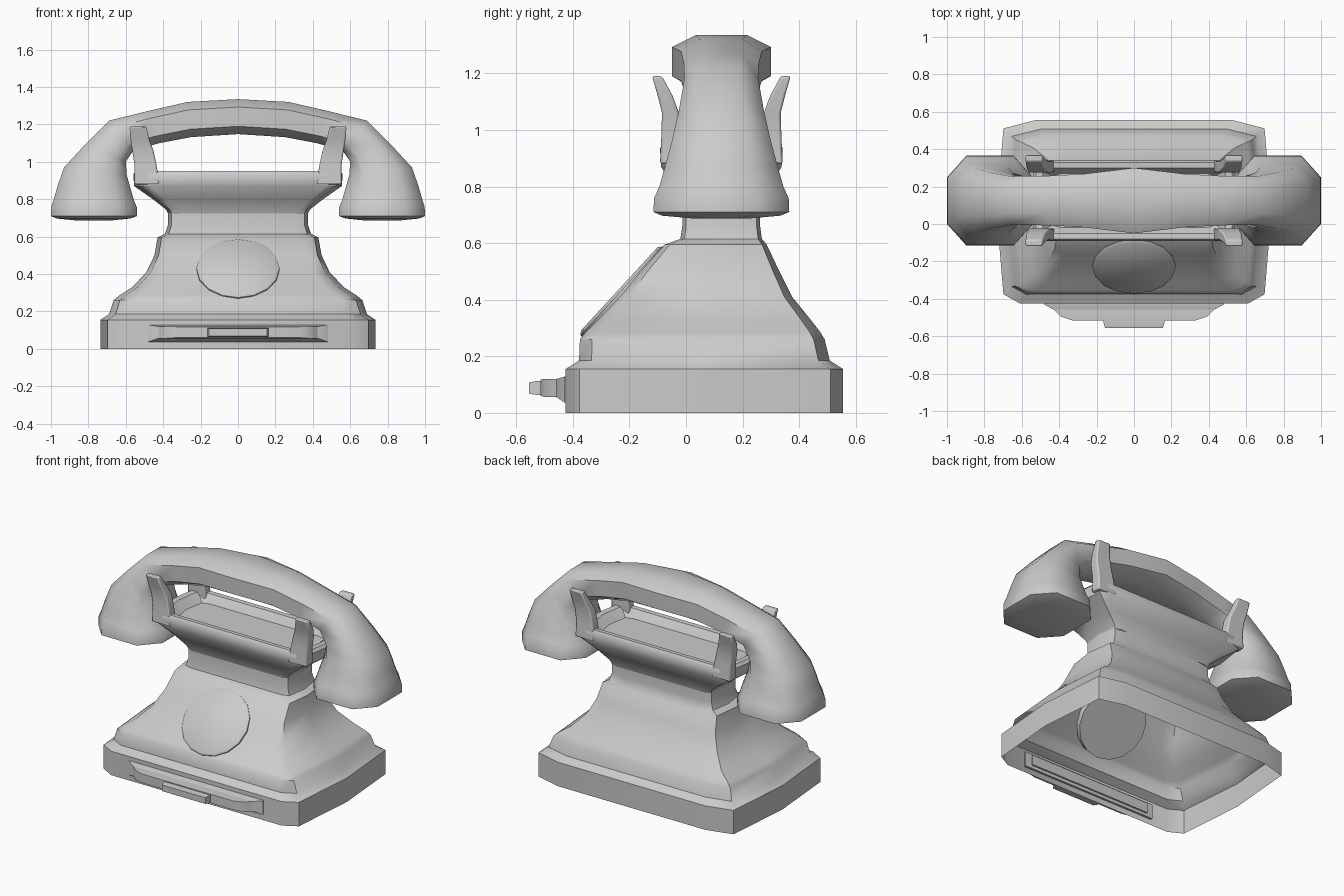
import bpy, bmesh, math

if "Cube" in bpy.data.objects:
    bpy.data.objects.remove(bpy.data.objects["Cube"])

CY = 0.125  # y centre of neck, cradle and handset


def loft(name, rings, cap_start=True, cap_end=True, angle=40, bevel=0):
    """Bridge equal-length rings of points into one surface."""
    bm = bmesh.new()
    rows = [[bm.verts.new(p) for p in r] for r in rings]
    n = len(rows[0])
    for a, b in zip(rows, rows[1:]):
        for i in range(n):
            bm.faces.new((a[i], a[(i + 1) % n], b[(i + 1) % n], b[i]))
    if cap_start:
        bm.faces.new(rows[0][::-1])
    if cap_end:
        bm.faces.new(rows[-1])
    bmesh.ops.recalc_face_normals(bm, faces=bm.faces)
    me = bpy.data.meshes.new(name)
    bm.to_mesh(me)
    bm.free()
    ob = bpy.data.objects.new(name, me)
    bpy.context.collection.objects.link(ob)
    if bevel:
        m = ob.modifiers.new("bevel", 'BEVEL')
        m.width, m.segments, m.limit_method = bevel, 2, 'ANGLE'
    smooth(ob, angle)
    return ob


def smooth(ob, angle):
    bpy.ops.object.select_all(action='DESELECT')
    bpy.context.view_layer.objects.active = ob
    ob.select_set(True)
    bpy.ops.object.shade_smooth_by_angle(angle=math.radians(angle))


def plan(z, hx, y0, y1, kb=0.72, kf=0.83):
    """Rounded rectangle outline with slightly bowed sides."""
    d = y1 - y0
    right = [(kf * hx, y0), (0.95 * hx, y0 + 0.05 * d), (hx, (y0 + y1) / 2),
             (0.95 * hx, y1 - 0.045 * d), (kb * hx, y1)]
    return [(x, y, z) for x, y in right] + [(-x, y, z) for x, y in right[::-1]]


# Hollow body: plinth, flared sides, shoulder and neck (open underneath)
body = [(0, .735, -.425, .555), (.155, .735, -.425, .555), (.185, .69, -.378, .508),
        (.26, .665, -.375, .49), (.285, .635, -.355, .475), (.33, .565, -.31, .44),
        (.41, .49, -.235, .375), (.5, .447, -.16, .33), (.595, .43, -.075, .285),
        (.615, .39, -.02, .268), (.66, .375, -.013, .262), (.74, .375, -.013, .262)]
loft("body", [plan(*r) for r in body], cap_start=False, cap_end=False)

# Cradle with shallow tray
cradle = [(.72, .372, -.012, .262), (.745, .385, -.02, .27), (.80, .455, -.045, .295),
          (.87, .555, -.088, .338), (.935, .56, -.092, .342), (.952, .545, -.08, .33),
          (.95, .51, -.05, .30), (.9, .46, -.02, .27)]
loft("cradle", [plan(*r, .85, .85) for r in cradle])

# Four prongs holding the handset: x range, y range relative to centre, height
prong = [(.42, .555, .15, .217, .88), (.435, .553, .15, .212, .98), (.452, .565, .15, .21, 1.06),
         (.475, .575, .172, .225, 1.12), (.49, .58, .21, .245, 1.19)]
for sx in (1, -1):
    for sy in (1, -1):
        rings = [[(sx * x, CY + sy * y, z) for x, y in ((a, c), (b, c), (b, d), (a, d))]
                 for a, b, c, d, z in prong]
        side = ("front" if sy < 0 else "back") + ("_right" if sx > 0 else "_left")
        loft("prong_" + side, rings, bevel=0.008)

# Handset: outer (x, z), inner (x, z), half width, from the middle to the cup rim
half = [(0, 1.335, 0, 1.148, .175), (.27, 1.32, .25, 1.132, .143), (.48, 1.272, .42, 1.10, .132),
        (.69, 1.22, .56, 1.06, .13), (.82, 1.09, .6, 1.0, .15), (.93, .97, .595, .93, .175),
        (.965, .87, .575, .86, .20), (.985, .80, .555, .79, .22), (.998, .76, .54, .755, .238),
        (1.0, .71, .54, .71, .24), (.97, .697, .575, .697, .21), (.87, .687, .67, .687, .1)]
OCT = [(1, .52), (.55, 1), (-.55, 1), (-1, .52), (-1, -.52), (-.55, -1), (.55, -1), (1, -.52)]


def section(s, st):
    ox, oz, ix, iz, w = st
    mx, mz, dx, dz = (ox + ix) / 2, (oz + iz) / 2, (ox - ix) / 2, (oz - iz) / 2
    return [(s * (mx + u * dx), CY + v * w, mz + u * dz) for u, v in OCT]


loft("handset", [section(-1, s) for s in half[:0:-1]] + [section(1, s) for s in half], angle=55)

# Dial: tilted low disc with a chamfered rim
disc = [(-.06, .225), (-.01, .222), (0, .208)]
tilt = math.atan2(.31, .285)
c, s = math.cos(tilt), math.sin(tilt)
rings = []
for h, r in disc:
    pts = [(r * math.cos(math.pi * i / 8), r * .96 * math.sin(math.pi * i / 8)) for i in range(16)]
    rings.append([(x, -.236 + v * c - h * s, .438 + v * s + h * c) for x, v in pts])
loft("dial", rings)


def rect(y, hx, z0, z1):
    return [(-hx, y, z0), (hx, y, z0), (hx, y, z1), (-hx, y, z1)]


# Drawer surround, drawer and its pull on the front of the plinth
loft("drawer_surround", [rect(-.41, .485, .035, .13), rect(-.43, .48, .037, .128),
                         rect(-.458, .43, .056, .12)], angle=30)
loft("drawer", [rect(-.40, .44, .056, .12), rect(-.46, .425, .056, .12),
                rect(-.495, .39, .056, .12), rect(-.515, .33, .06, .118)], angle=30)
loft("drawer_pull", [rect(-.50, .165, .064, .112), rect(-.53, .162, .064, .112),
                     rect(-.555, .155, .068, .108)], angle=30)
